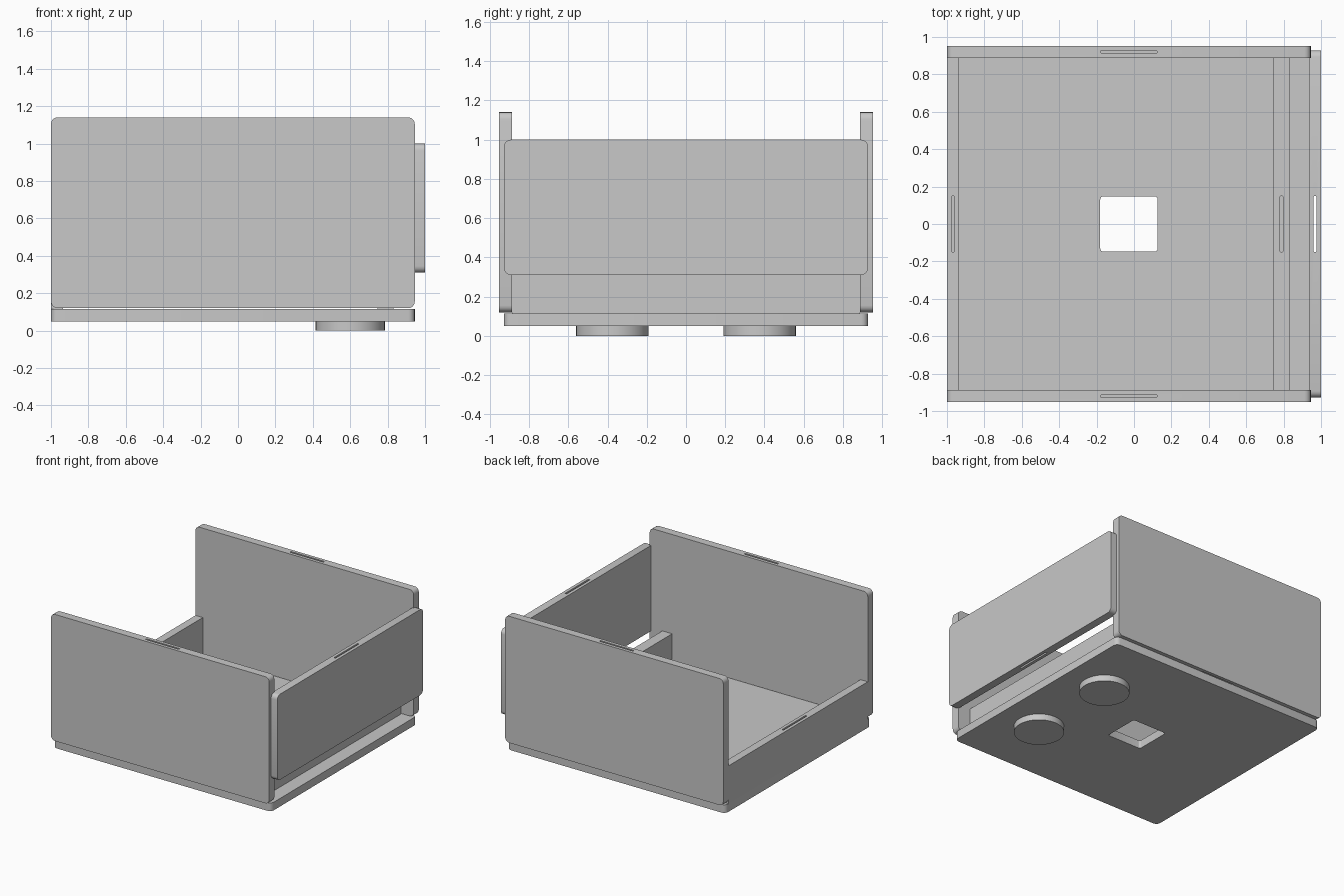
import bpy
import bmesh
from mathutils import Vector, Matrix

cube = bpy.data.objects.get("Cube")
if cube:
    bpy.data.objects.remove(cube, do_unlink=True)

grey = bpy.data.materials.new("plain grey")
grey.use_nodes = True
GREY = (0.58, 0.58, 0.58, 1)
grey.diffuse_color = GREY
grey.node_tree.nodes["Principled BSDF"].inputs["Base Color"].default_value = GREY


def finish(name, bm):
    mesh = bpy.data.meshes.new(name)
    bm.to_mesh(mesh)
    bm.free()
    mesh.materials.append(grey)
    obj = bpy.data.objects.new(name, mesh)
    bpy.context.collection.objects.link(obj)
    return obj


def board(name, low, high, axis=None, radius=0.035):
    """Box between two corners; edges running along axis are rounded."""
    low, high = Vector(low), Vector(high)
    bm = bmesh.new()
    bmesh.ops.create_cube(bm, size=1, matrix=Matrix.Translation((low + high) / 2)
                          @ Matrix.Diagonal((high - low).to_4d()))
    if axis is not None:
        edges = [e for e in bm.edges
                 if abs((e.verts[0].co - e.verts[1].co).normalized()[axis]) > 0.9]
        bmesh.ops.bevel(bm, geom=edges, offset=radius, segments=4,
                        profile=0.5, affect='EDGES')
    return finish(name, bm)


def cut(obj, low, high, axis=2, radius=0.004):
    cutter = board("cutter", low, high, axis, radius)
    cutter.hide_render = True
    mod = obj.modifiers.new("opening", 'BOOLEAN')
    mod.operation = 'DIFFERENCE'
    mod.solver = 'EXACT'
    mod.object = cutter
    bpy.context.view_layer.objects.active = obj
    bpy.ops.object.modifier_apply(modifier=mod.name)
    bpy.data.objects.remove(cutter, do_unlink=True)


def smooth(obj):
    bpy.ops.object.select_all(action='DESELECT')
    obj.select_set(True)
    bpy.context.view_layer.objects.active = obj
    bpy.ops.object.shade_smooth_by_angle()


LEFT, RIGHT = -1.0, 0.945
MID = (LEFT + RIGHT) / 2
FLOOR = 0.12
SLOT, THIN = 0.15, 0.007

# Floor with a square opening
base = board("base", (LEFT, -0.928, 0.05), (RIGHT, 0.928, 0.115), 2)
cut(base, (MID - 0.153, -0.147, 0), (MID + 0.153, 0.147, 0.3), radius=0.015)
smooth(base)

# Tall front and back panels with long vertical slots
for name, side in (("front_panel", -1), ("back_panel", 1)):
    y0, y1 = sorted((side * 0.887, side * 0.953))
    panel = board(name, (LEFT, y0, FLOOR), (RIGHT, y1, 1.14), 1)
    y = side * 0.92
    cut(panel, (MID - SLOT, y - THIN, 0), (MID + SLOT, y + THIN, 2))
    smooth(panel)

# Cross walls: raised end panel, low end wall, inner divider
walls = (
    ("raised_end_panel", 0.935, 1.0, 0.928, 0.31, 1.0, 0),
    ("low_end_wall", LEFT, -0.935, 0.887, FLOOR - 0.005, 0.42, None),
    ("inner_divider", 0.745, 0.832, 0.887, FLOOR - 0.005, 0.34, None),
)
for name, x0, x1, y, z0, z1, axis in walls:
    wall = board(name, (x0, -y, z0), (x1, y, z1), axis)
    x = (x0 + x1) / 2
    cut(wall, (x - THIN, -SLOT, 0), (x + THIN, SLOT, 2))
    smooth(wall)

# Round feet
for name, y in (("front_foot", -0.375), ("back_foot", 0.375)):
    bm = bmesh.new()
    bmesh.ops.create_cone(bm, cap_ends=True, segments=48, radius1=0.185,
                          radius2=0.185, depth=0.052,
                          matrix=Matrix.Translation((0.6, y, 0.026)))
    smooth(finish(name, bm))
